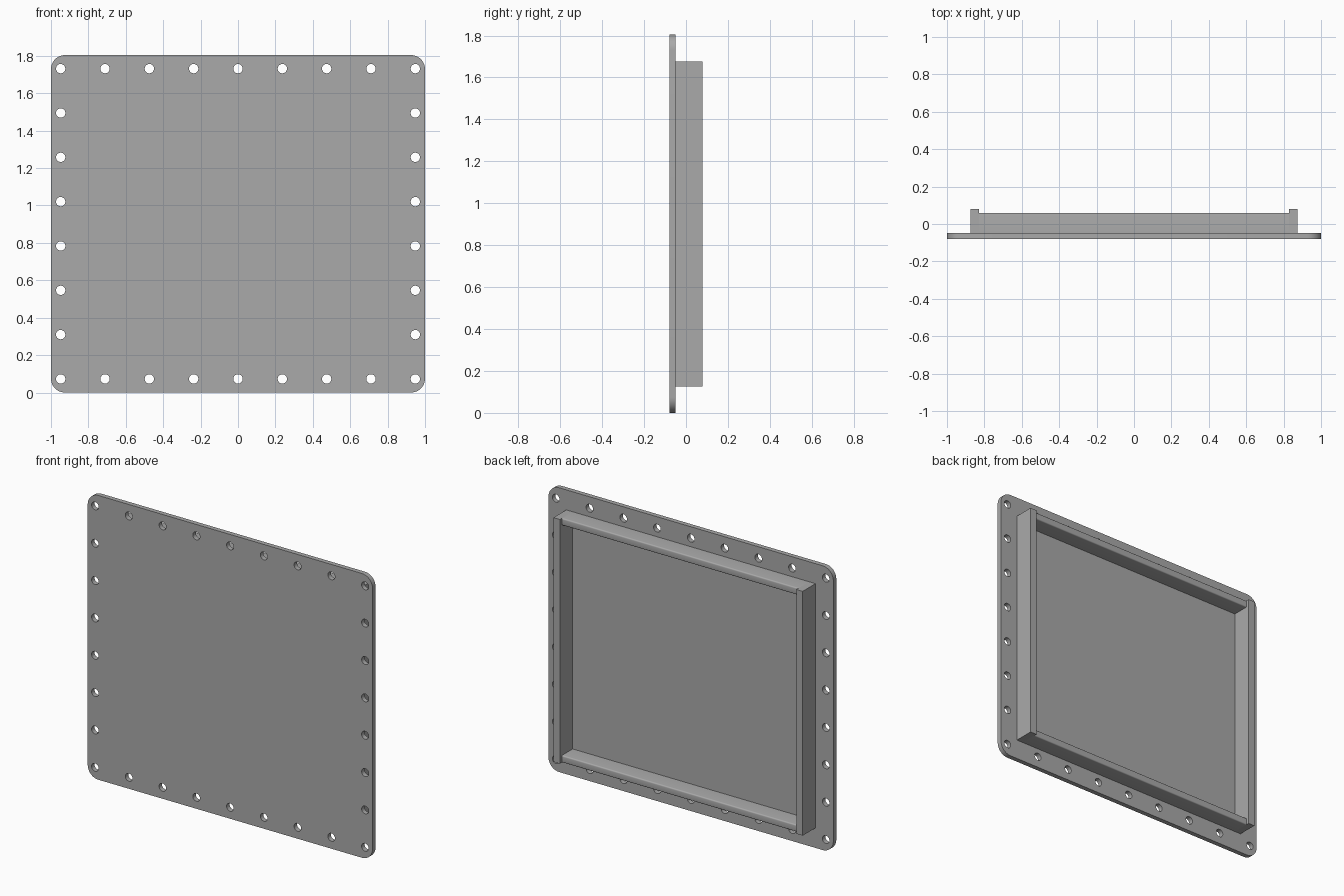
import bpy, bmesh
from math import radians
from mathutils import Matrix, Vector

cube = bpy.data.objects.get("Cube")
if cube:
    bpy.data.objects.remove(cube, do_unlink=True)

# Single plain grey metal
metal = bpy.data.materials.new("grey_metal")
metal.use_nodes = True
GREY = (0.4, 0.4, 0.4, 1)
metal.diffuse_color = GREY
metal.node_tree.nodes["Principled BSDF"].inputs["Base Color"].default_value = GREY

HEIGHT, FRONT, PLATE_BACK = 1.804, -0.079, -0.049


def add_object(name, bm):
    mesh = bpy.data.meshes.new(name)
    bmesh.ops.recalc_face_normals(bm, faces=bm.faces)
    bm.to_mesh(mesh)
    bm.free()
    mesh.materials.append(metal)
    obj = bpy.data.objects.new(name, mesh)
    bpy.context.collection.objects.link(obj)
    return obj


def box(low, high):
    low, high = Vector(low), Vector(high)
    bm = bmesh.new()
    bmesh.ops.create_cube(bm, size=1, matrix=Matrix.Translation((low + high) / 2)
                          @ Matrix.Diagonal((*(high - low), 1)))
    return bm


def smooth(obj):
    bpy.ops.object.select_all(action="DESELECT")
    obj.select_set(True)
    bpy.context.view_layer.objects.active = obj
    bpy.ops.object.shade_smooth_by_angle(angle=radians(30))


# Cover plate with rounded corners
bm = box((-1, FRONT, 0), (1, PLATE_BACK, HEIGHT))
corners = [e for e in bm.edges if abs(e.verts[0].co.y - e.verts[1].co.y) > 0.01]
bmesh.ops.bevel(bm, geom=corners, offset=0.075, segments=10, profile=0.5, affect="EDGES")
plate = add_object("cover_plate", bm)

# Bolt holes around the rim, drilled through the plate
COLS, ROWS, PITCH = 9, 8, 0.237
bm = bmesh.new()
for col in range(COLS):
    for row in range(ROWS):
        if col in (0, COLS - 1) or row in (0, ROWS - 1):
            centre = Vector(((col - (COLS - 1) / 2) * PITCH, -0.064,
                             HEIGHT / 2 + (row - (ROWS - 1) / 2) * PITCH))
            bmesh.ops.create_cone(bm, cap_ends=True, segments=24, radius1=0.025, radius2=0.025,
                                  depth=0.1, matrix=Matrix.Translation(centre)
                                  @ Matrix.Rotation(radians(90), 4, "X"))
drill = add_object("hole_cutter", bm)
drill.hide_render = True
cut = plate.modifiers.new("bolt_holes", "BOOLEAN")
cut.object, cut.operation, cut.solver = drill, "DIFFERENCE", "EXACT"
bpy.context.view_layer.objects.active = plate
bpy.ops.object.modifier_apply(modifier=cut.name)
bpy.data.objects.remove(drill, do_unlink=True)
smooth(plate)

# Raised frame on the back: tall side bars, lower top and bottom bars
OUTER, INNER, LOW, HIGH, THICK = 0.875, 0.83, 0.127, 1.677, 0.045
for name, x in (("left_bar", INNER), ("right_bar", -OUTER)):
    add_object(name, box((x, PLATE_BACK, LOW), (x + THICK, 0.079, HIGH)))

for name, z in (("bottom_bar", LOW), ("top_bar", HIGH - THICK)):
    bm = box((-INNER, PLATE_BACK, z), (INNER, 0.06, z + THICK))
    # softened long edges at the back
    edges = [e for e in bm.edges if all(v.co.y > 0 for v in e.verts)
             and abs(e.verts[0].co.x - e.verts[1].co.x) > 1]
    bmesh.ops.bevel(bm, geom=edges, offset=0.008, segments=4, profile=0.5, affect="EDGES")
    smooth(add_object(name, bm))
